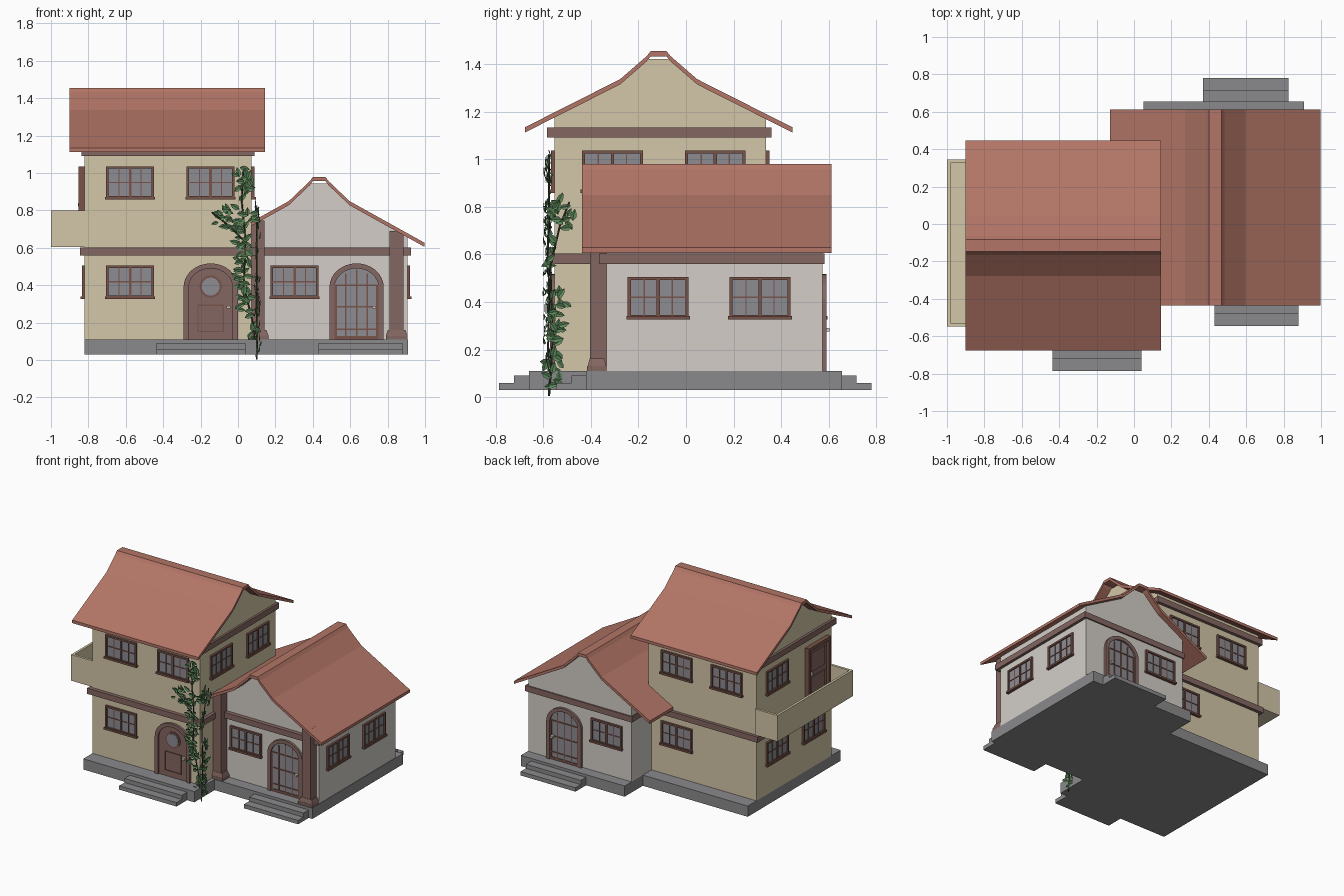
import bpy, bmesh, math, random
from mathutils import Vector

if "Cube" in bpy.data.objects:
    bpy.data.objects.remove(bpy.data.objects["Cube"])
random.seed(4)

def mat(name, r, g, b):
    m = bpy.data.materials.new(name)
    m.diffuse_color = [(c / 255 / 12.92 if c < 10 else ((c / 255 + .055) / 1.055) ** 2.4) for c in (r, g, b)] + [1]
    m.use_nodes = True
    m.node_tree.nodes["Principled BSDF"].inputs["Base Color"].default_value = m.diffuse_color
    return m

TAN = mat("tan plaster", 212, 199, 168)
WHITE = mat("pale plaster", 211, 206, 200)
ROOF = mat("terracotta", 178, 117, 102)
WOOD = mat("brown wood", 132, 103, 97)
TRIM = mat("red brown trim", 122, 84, 74)
STONE = mat("grey stone", 138, 138, 140)
GLASS = mat("grey glass", 140, 140, 146)
LEAF = mat("leaf green", 92, 136, 90)
STEM = mat("dark stem", 62, 72, 52)
METAL = mat("pale metal", 215, 205, 195)

def finish(name, bm, m):
    bmesh.ops.recalc_face_normals(bm, faces=bm.faces)
    me = bpy.data.meshes.new(name)
    bm.to_mesh(me)
    bm.free()
    me.materials.append(m)
    ob = bpy.data.objects.new(name, me)
    bpy.context.collection.objects.link(ob)
    return ob

def add_box(bm, a, b, taper=1.0):
    lo = [min(p, q) for p, q in zip(a, b)]
    hi = [max(p, q) for p, q in zip(a, b)]
    cx, cy = (lo[0] + hi[0]) / 2, (lo[1] + hi[1]) / 2
    vs = bmesh.ops.create_cube(bm, size=1)["verts"]
    for v in vs:
        t = taper if v.co.z > 0 else 1
        v.co = (cx + v.co.x * (hi[0] - lo[0]) * t, cy + v.co.y * (hi[1] - lo[1]) * t,
                hi[2] if v.co.z > 0 else lo[2])

def boxes(name, m, items):
    bm = bmesh.new()
    for it in items:
        add_box(bm, *it)
    return finish(name, bm, m)

def add_prism(bm, pts, place, n0, n1):
    """Extrude a (u, z) outline between depths n0 and n1; place maps (u, n, z) to the world."""
    a = [bm.verts.new(place(u, n0, z)) for u, z in pts]
    b = [bm.verts.new(place(u, n1, z)) for u, z in pts]
    k = len(pts)
    bm.faces.new(a)
    bm.faces.new(b)
    for i in range(k):
        bm.faces.new((a[i], a[(i + 1) % k], b[(i + 1) % k], b[i]))

def prism(name, m, pts, place, n0, n1):
    bm = bmesh.new()
    add_prism(bm, pts, place, n0, n1)
    return finish(name, bm, m)

along_x = lambda u, n, z: (n, u, z)
along_y = lambda u, n, z: (u, n, z)

# Stone base and steps
boxes("stone_base", STONE, [((-.82, -.66, .03), (.1, .44, .11)), ((.05, -.42, .03), (.91, .655, .11))])
for name, x0, x1, y, s in (("tower_steps", -.435, .04, -.66, -1), ("wing_front_steps", .43, .88, -.42, -1),
                           ("wing_back_steps", .37, .825, .655, 1)):
    boxes(name, STONE, [((x0, y, .03), (x1, y + s * .125, .059)), ((x0, y, .059), (x1, y + s * .062, .09))])

# Roofs and the gabled walls under them
HALF = [(.033, 0), (.05, .021), (.162, .118), (.562, .32)]
def roof(name, c, top, k, place, n0, n1):
    r = [(d, top - h * k) for d, h in HALF]
    upper = [(c - d, z) for d, z in reversed(r)] + [(c + d, z) for d, z in r]
    prism(name, ROOF, upper + [(u, z - .022) for u, z in reversed(upper)], place, n0, n1)

def gabled_walls(name, m, a0, a1, c, top, k, place, n0, n1):
    def z(u):
        d = abs(u - c)
        return top - k * (.118 + (d - .162) * .505) - .012
    pts = [(a0, .11), (a1, .11), (a1, z(a1)), (c + .162, z(c + .162)), (c + .05, top - k * .021 - .012),
           (c - .05, top - k * .021 - .012), (c - .162, z(c - .162)), (a0, z(a0))]
    prism(name, m, pts, place, n0, n1)

roof("tower_roof", -.115, 1.454, 1, along_x, -.9, .145)
gabled_walls("tower_walls", TAN, -.5525, .337, -.115, 1.454, 1, along_x, -.82, .073)
roof("wing_roof", .434, .98, 1.1, along_y, -.436, .612)
gabled_walls("wing_walls", WHITE, .05, .905, .434, .98, 1.1, along_y, -.334, .573)

# Timber bands and porch posts
boxes("tower_lower_band", WOOD, [((-.845, -.58, .56), (.097, .36, .603))])
boxes("tower_upper_band", WOOD, [((-.838, -.585, 1.09), (.088, .36, 1.134))])
boxes("wing_band", WOOD, [((.04, -.365, .56), (.925, .583, .603))])
for i, (x, top) in enumerate(((.105, .745), (.848, .69))):
    boxes(f"porch_post_{i}", WOOD, [((x - .037, -.403, .11), (x + .037, -.33, top)),
                                    ((x - .058, -.415, .11), (x + .058, -.333, .13)),
                                    ((x - .058, -.413, .13), (x + .058, -.335, .162), .8)])

# Wall frames: (u along wall, n outward, z up) -> world
def wall(axis, pos, sign):
    if axis == "y":
        return lambda u, n, z: (u, pos + sign * n, z)
    return lambda u, n, z: (pos + sign * n, u, z)

T_FRONT, T_BACK = wall("y", -.5525, -1), wall("y", .337, 1)
T_LEFT, T_RIGHT = wall("x", -.82, -1), wall("x", .073, 1)
W_FRONT, W_BACK, W_RIGHT = wall("y", -.334, -1), wall("y", .573, 1), wall("x", .905, 1)

# Windows: two sashes with thin bars and a sill
W, H = .256, .172
def window(name, w, u, z):
    def b(u0, u1, z0, z1, n):
        return (w(u0, -.005, z0), w(u1, n, z1))
    u1, z1, t = u + W, z + H, .013
    bars = [b(u, u + t, z, z1, .014), b(u1 - t, u1, z, z1, .014), b(u, u1, z1 - t, z1, .014),
            b(u, u1, z, z + t, .014), b(u - .006, u1 + .006, z - .006, z + .008, .022),
            b(u + W / 2 - .007, u + W / 2 + .007, z, z1, .012), b(u, u1, z + H / 2 - .003, z + H / 2 + .003, .008)]
    bars += [b(u + W * f - .003, u + W * f + .003, z, z1, .008) for f in (.27, .73)]
    boxes(name + "_frame", TRIM, bars)
    boxes(name + "_glass", GLASS, [b(u + .005, u1 - .005, z + .005, z1 - .005, .004)])

LOW, HIGH = .333, .864
for i, (w, u, z) in enumerate([
        (T_FRONT, -.705, LOW), (T_FRONT, -.705, HIGH), (T_FRONT, -.275, HIGH),
        (T_BACK, -.705, HIGH), (T_BACK, -.29, HIGH), (T_BACK, -.29, LOW),
        (T_RIGHT, -.437, HIGH), (T_RIGHT, -.005, HIGH),
        (T_LEFT, -.46, LOW), (T_LEFT, -.03, LOW), (T_LEFT, -.03, HIGH),
        (W_FRONT, .175, LOW), (W_BACK, .125, LOW), (W_RIGHT, -.245, LOW), (W_RIGHT, .183, LOW)]):
    window(f"window_{i}", w, u, z)

# Arched doors
def arch(c, r, z0, spring, h, n=16):
    top = [(c + r * math.cos(math.pi * i / n), spring + h * math.sin(math.pi * i / n)) for i in range(n + 1)]
    return [(c + r, z0)] + top + [(c - r, z0)]

def arched_door(name, w, c, glazed):
    bm = bmesh.new()
    out, inn = arch(c, .145, .11, .39, .127), arch(c, .117, .11, .39, .1)
    add_prism(bm, out + inn[::-1], w, -.005, .018)
    finish(name + "_frame", bm, WOOD)
    prism(name + "_panel", GLASS if glazed else WOOD, inn, w, -.005, .006)
    b = lambda u0, u1, z0, z1, n=.011: (w(c + u0, 0, z0), w(c + u1, n, z1))
    if glazed:
        bars = [b(u - .004, u + .004, .11, .483 - abs(u) * .35) for u in (-.058, 0, .058)]
        bars += [b(-.117, .117, z - .004, z + .004) for z in (.165, .285, .4)]
        bars += [b(-.117, -.104, .11, .4), b(.104, .117, .11, .4), b(-.117, .117, .11, .128)]
        boxes(name + "_bars", TRIM, bars)
    else:
        boxes(name + "_lower_panel", TRIM, [b(-.07, .07, .15, .156), b(-.07, .07, .29, .296),
                                            b(-.07, -.064, .15, .296), b(.064, .07, .15, .296)])
        for part, r, n, m in (("ring", .06, .012, TRIM), ("round_glass", .048, .015, GLASS)):
            disc = [(c + r * math.cos(a * math.pi / 12), .393 + r * math.sin(a * math.pi / 12)) for a in range(24)]
            prism(name + "_" + part, m, disc, w, 0, n)
    boxes(name + "_handle", METAL, [b(.085, .105, .275, .29, .03)])

arched_door("tower_door", T_FRONT, -.146, False)
arched_door("wing_front_door", W_FRONT, .634, True)
arched_door("wing_back_door", W_BACK, .6, True)

# Balcony and its door
X0, X1, Y0, Y1, Z0, Z1, t = -1, -.815, -.548, .345, .605, .8, .018
boxes("balcony", TAN, [((X0, Y0, Z0), (X1, Y1, Z0 + .025)), ((X0, Y0, Z0), (X0 + t, Y1, Z1)),
                       ((X0, Y0, Z0), (X1, Y0 + t, Z1)), ((X0, Y1 - t, Z0), (X1, Y1, Z1))])
lb = lambda u0, u1, z0, z1, n: (T_LEFT(u0, -.005, z0), T_LEFT(u1, n, z1))
boxes("balcony_door_frame", TRIM, [lb(-.5, -.475, .63, 1.035, .032), lb(-.265, -.24, .63, 1.035, .032),
                                   lb(-.5, -.24, 1.01, 1.035, .032)])
boxes("balcony_door", WOOD, [lb(-.48, -.26, .63, 1.02, .012), lb(-.45, -.29, .68, .8, .018),
                             lb(-.45, -.29, .84, .98, .018)])
boxes("balcony_door_handle", METAL, [lb(-.29, -.275, .82, .84, .035)])

# Climbing vine: leaves in clusters on the two faces of the tower corner
def leaves(name, w, clusters):
    bm = bmesh.new()
    for cu, cz, ru, rz, count in clusters:
        for _ in range(count):
            a, q = random.uniform(0, math.tau), math.sqrt(random.random())
            u, z, n = cu + ru * q * math.cos(a), cz + rz * q * math.sin(a), random.uniform(.015, .04)
            ang, L = random.uniform(-.4, math.pi + .4), random.uniform(.04, .058)
            tilt = random.uniform(-.25, .25)
            d, s = Vector((math.cos(ang), math.sin(ang))), Vector((-math.sin(ang), math.cos(ang)))
            def v(f, g, h):
                p = d * (f - .5) * L + s * g * L
                return bm.verts.new(w(u + p.x, n + h + tilt * f * L, max(z + p.y, .005)))
            b0, tip = v(0, 0, 0), v(1, 0, 0)
            l1, l2, r1, r2 = v(.3, .24, .005), v(.65, .21, .005), v(.3, -.24, .005), v(.65, -.21, .005)
            bm.faces.new((b0, tip, l2, l1))
            bm.faces.new((b0, r1, r2, tip))
    finish(name, bm, LEAF)

leaves("vine_front_leaves", T_FRONT, [(.03, .95, .055, .08, 24), (-.02, .76, .12, .065, 34), (.025, .62, .05, .08, 16),
                                      (.02, .47, .05, .09, 22), (.04, .31, .04, .09, 16), (.08, .12, .025, .1, 12)])
leaves("vine_side_leaves", T_RIGHT, [(-.56, .12, .035, .09, 16), (-.55, .28, .04, .1, 18), (-.54, .4, .04, .06, 12),
                                     (-.52, .77, .05, .07, 22), (-.57, .6, .02, .1, 8)])

def stem(name, pts):
    cu = bpy.data.curves.new(name, "CURVE")
    cu.dimensions, cu.bevel_depth, cu.bevel_resolution = "3D", .004, 0
    sp = cu.splines.new("POLY")
    sp.points.add(len(pts) - 1)
    for p, co in zip(sp.points, pts):
        p.co = (*co, 1)
    cu.materials.append(STEM)
    bpy.context.collection.objects.link(bpy.data.objects.new(name, cu))

stem("vine_main_stem", [(.1, -.575, .004), (.08, -.58, .2), (.03, -.575, .4), (.04, -.58, .65), (.02, -.575, .85), (.03, -.575, 1.02)])
stem("vine_left_stem", [(.04, -.58, .63), (-.05, -.575, .72), (-.14, -.575, .79)])
stem("vine_side_stem", [(.1, -.575, .004), (.1, -.56, .25), (.1, -.57, .55), (.1, -.53, .72), (.1, -.49, .82)])
